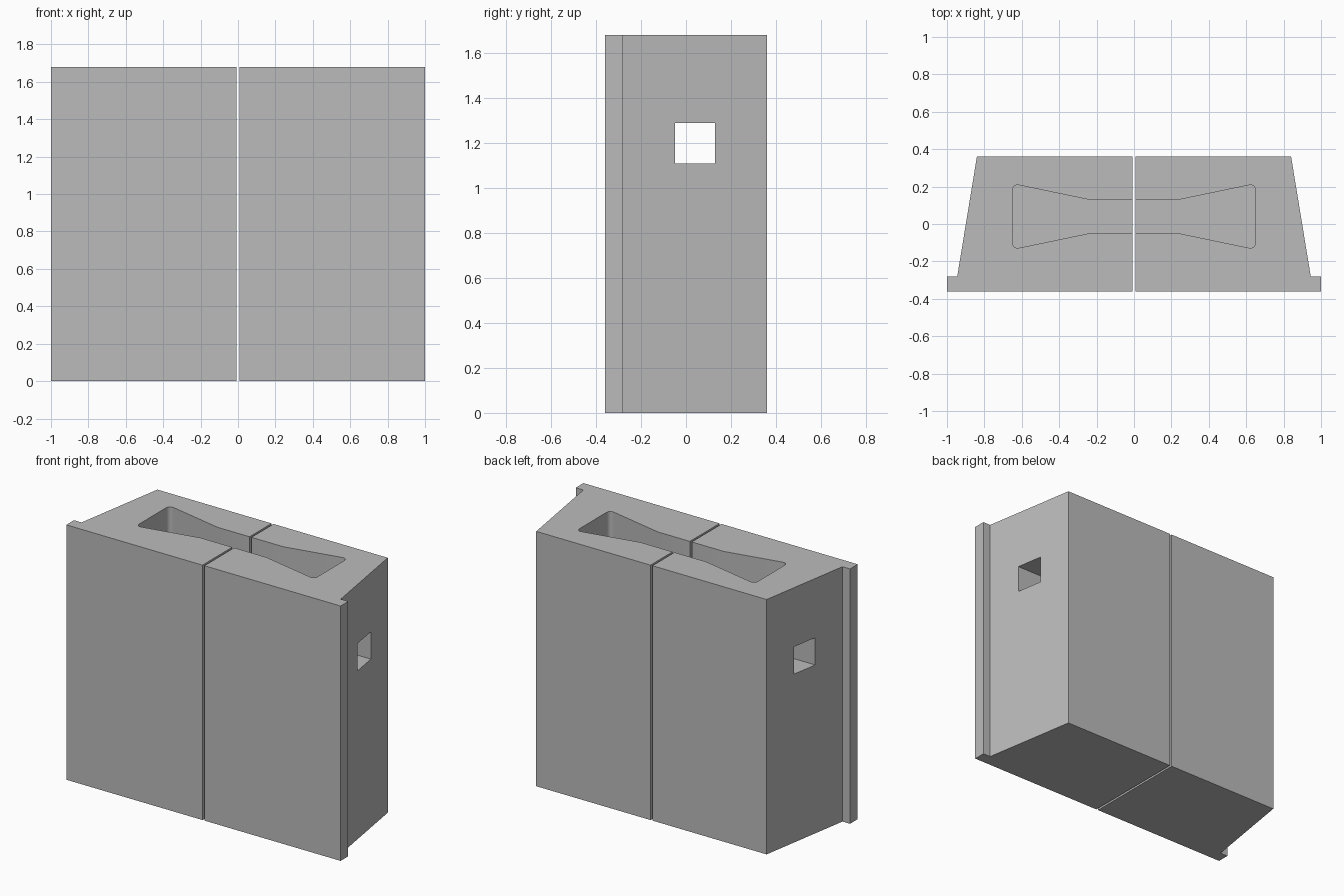
import bpy
import bmesh
from math import radians

cube = bpy.data.objects.get("Cube")
if cube:
    bpy.data.objects.remove(cube, do_unlink=True)

HEIGHT = 1.68
GAP = 0.007            # half the slot between the two halves
FLOOR = 0.2            # floor of the pocket
CY, HOLE = 0.04, 0.09  # centre line and half width of the side hole

concrete = bpy.data.materials.new("concrete grey")
concrete.use_nodes = True
colour = (0.5, 0.5, 0.5, 1)
concrete.diffuse_color = colour
concrete.node_tree.nodes["Principled BSDF"].inputs["Base Color"].default_value = colour


def prism(name, outline, z0, z1, side, round_x=None):
    """Extrude a plan outline upward, optionally rounding its corners at one x."""
    bm = bmesh.new()
    face = bm.faces.new([bm.verts.new((x * side, y, z0)) for x, y in outline])
    top = bmesh.ops.extrude_face_region(bm, geom=[face])["geom"]
    verts = [g for g in top if isinstance(g, bmesh.types.BMVert)]
    bmesh.ops.translate(bm, verts=verts, vec=(0, 0, z1 - z0))
    if round_x is not None:
        edges = [e for e in bm.edges
                 if abs(e.verts[0].co.z - e.verts[1].co.z) > 0.01
                 and abs(e.verts[0].co.x * side - round_x) < 1e-4]
        bmesh.ops.bevel(bm, geom=edges, offset=0.035, segments=6,
                        profile=0.5, affect='EDGES')
    bmesh.ops.recalc_face_normals(bm, faces=bm.faces)
    mesh = bpy.data.meshes.new(name)
    bm.to_mesh(mesh)
    bm.free()
    mesh.materials.append(concrete)
    obj = bpy.data.objects.new(name, mesh)
    bpy.context.collection.objects.link(obj)
    return obj


def cut(target, cutter):
    cutter.hide_render = True
    mod = target.modifiers.new("cut", 'BOOLEAN')
    mod.operation = 'DIFFERENCE'
    mod.solver = 'EXACT'
    mod.object = cutter
    bpy.ops.object.select_all(action='DESELECT')
    bpy.context.view_layer.objects.active = target
    target.select_set(True)
    bpy.ops.object.modifier_apply(modifier=mod.name)
    bpy.data.objects.remove(cutter, do_unlink=True)


# Half plan: tapered body with a lip along the front edge
body = [(GAP, -0.36), (1.0, -0.36), (1.0, -0.28), (0.945, -0.28),
        (0.84, 0.36), (GAP, 0.36)]
# Half of the bow-tie pocket, flaring from the neck to the end
flare = [(-0.1, HOLE), (0.24, HOLE), (0.65, 0.175)]
pocket = [(x, CY - w) for x, w in flare] + [(x, CY + w) for x, w in reversed(flare)]
# Square side hole leading into the pocket
hole = [(0.55, CY - HOLE), (1.2, CY - HOLE), (1.2, CY + HOLE), (0.55, CY + HOLE)]

for name, side in (("left_block", 1), ("right_block", -1)):
    block = prism(name, body, 0, HEIGHT, side)
    cut(block, prism("pocket_cutter", pocket, FLOOR, HEIGHT + 0.1, side, 0.65))
    cut(block, prism("hole_cutter", hole, 1.11, 1.29, side))
    bpy.ops.object.shade_smooth_by_angle(angle=radians(25))
